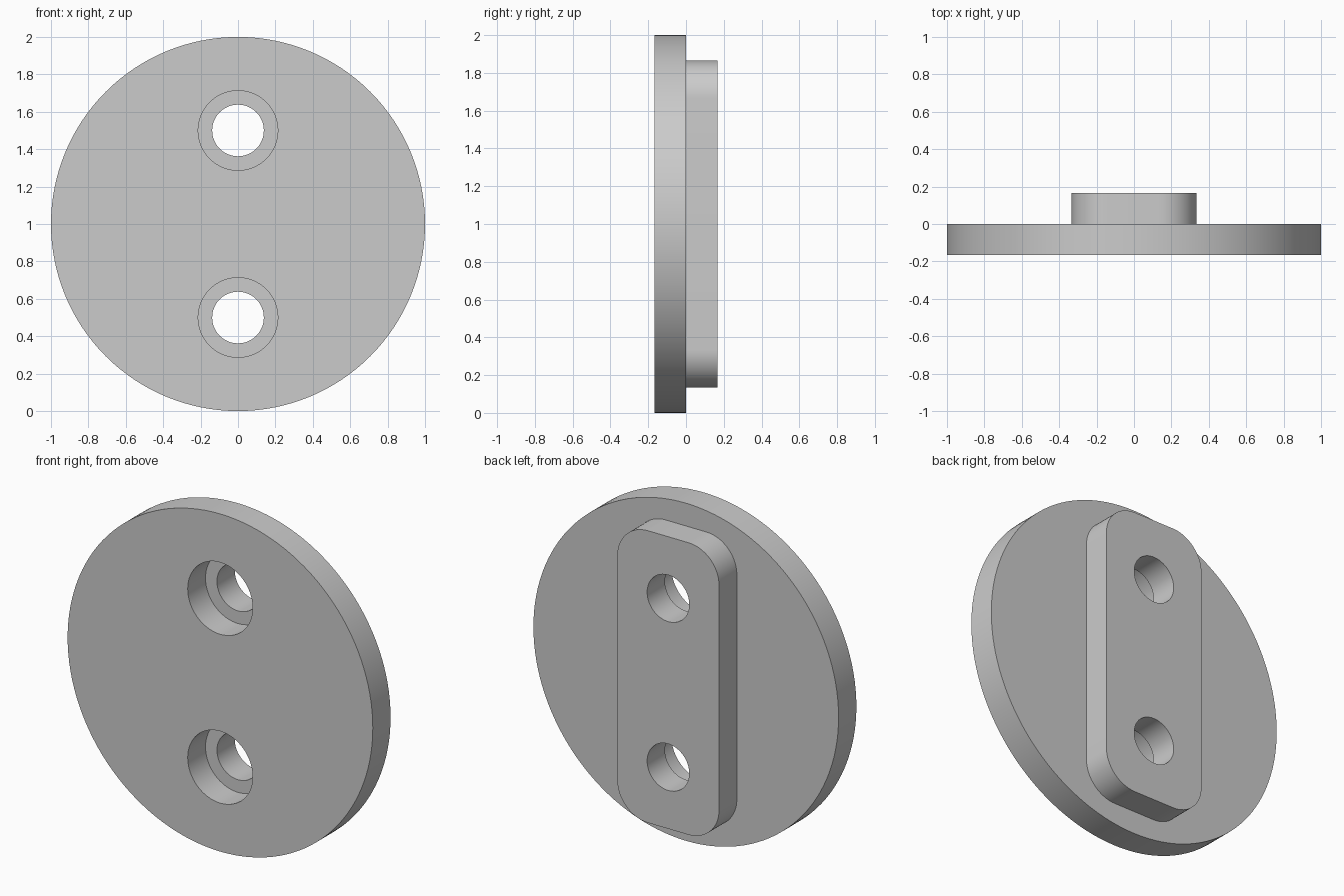
import bpy
import bmesh
from math import cos, sin, pi

cube = bpy.data.objects.get("Cube")
if cube:
    bpy.data.objects.remove(cube, do_unlink=True)

THICK = 1 / 6            # thickness of the disc and of the raised bar
HOLE_HEIGHTS = (0.5, 1.5)

grey = bpy.data.materials.new("plain_grey")
grey.use_nodes = True
colour = (0.6, 0.6, 0.6, 1)
grey.diffuse_color = colour
grey.node_tree.nodes["Principled BSDF"].inputs["Base Color"].default_value = colour


def circle(radius, z, steps=128):
    return [(radius * cos(2 * pi * i / steps), z + radius * sin(2 * pi * i / steps))
            for i in range(steps)]


def rounded_rectangle(half_x, half_z, radius, z, steps=16):
    points = []
    for quarter, (sx, sz) in enumerate(((1, 1), (-1, 1), (-1, -1), (1, -1))):
        for i in range(steps + 1):
            a = (quarter + i / steps) * pi / 2
            points.append((sx * (half_x - radius) + radius * cos(a),
                           z + sz * (half_z - radius) + radius * sin(a)))
    return points


def prism(name, outline, y_front, y_back):
    """Extrude an x-z outline along y."""
    bm = bmesh.new()
    face = bm.faces.new([bm.verts.new((x, y_front, z)) for x, z in outline])
    new = bmesh.ops.extrude_face_region(bm, geom=[face])["geom"]
    verts = [v for v in new if isinstance(v, bmesh.types.BMVert)]
    bmesh.ops.translate(bm, verts=verts, vec=(0, y_back - y_front, 0))
    bmesh.ops.recalc_face_normals(bm, faces=bm.faces)
    mesh = bpy.data.meshes.new(name)
    bm.to_mesh(mesh)
    bm.free()
    mesh.materials.append(grey)
    obj = bpy.data.objects.new(name, mesh)
    bpy.context.collection.objects.link(obj)
    return obj


def combine(target, tool, operation):
    """Apply a boolean and discard the tool."""
    bpy.context.view_layer.objects.active = target
    mod = target.modifiers.new(operation, "BOOLEAN")
    mod.operation = operation
    mod.solver = "EXACT"
    mod.object = tool
    bpy.ops.object.modifier_apply(modifier=mod.name)
    bpy.data.objects.remove(tool, do_unlink=True)


# Round plate joined to the raised bar on its back
plate = prism("mounting_plate", circle(1, 1), -THICK, 0)
bar = prism("raised_bar", rounded_rectangle(1 / 3, 0.865, 0.2, 1), -THICK / 2, THICK)
combine(plate, bar, "UNION")

# Stepped screw holes: wide through the disc, narrow through the bar
for z in HOLE_HEIGHTS:
    combine(plate, prism("recess_cutter", circle(0.213, z, 64), -1, 0), "DIFFERENCE")
    combine(plate, prism("hole_cutter", circle(0.138, z, 64), -1, 1), "DIFFERENCE")

# Smooth rims with crisp edges
bpy.ops.object.select_all(action="DESELECT")
plate.select_set(True)
bpy.context.view_layer.objects.active = plate
bpy.ops.object.shade_smooth_by_angle(angle=pi / 6)
